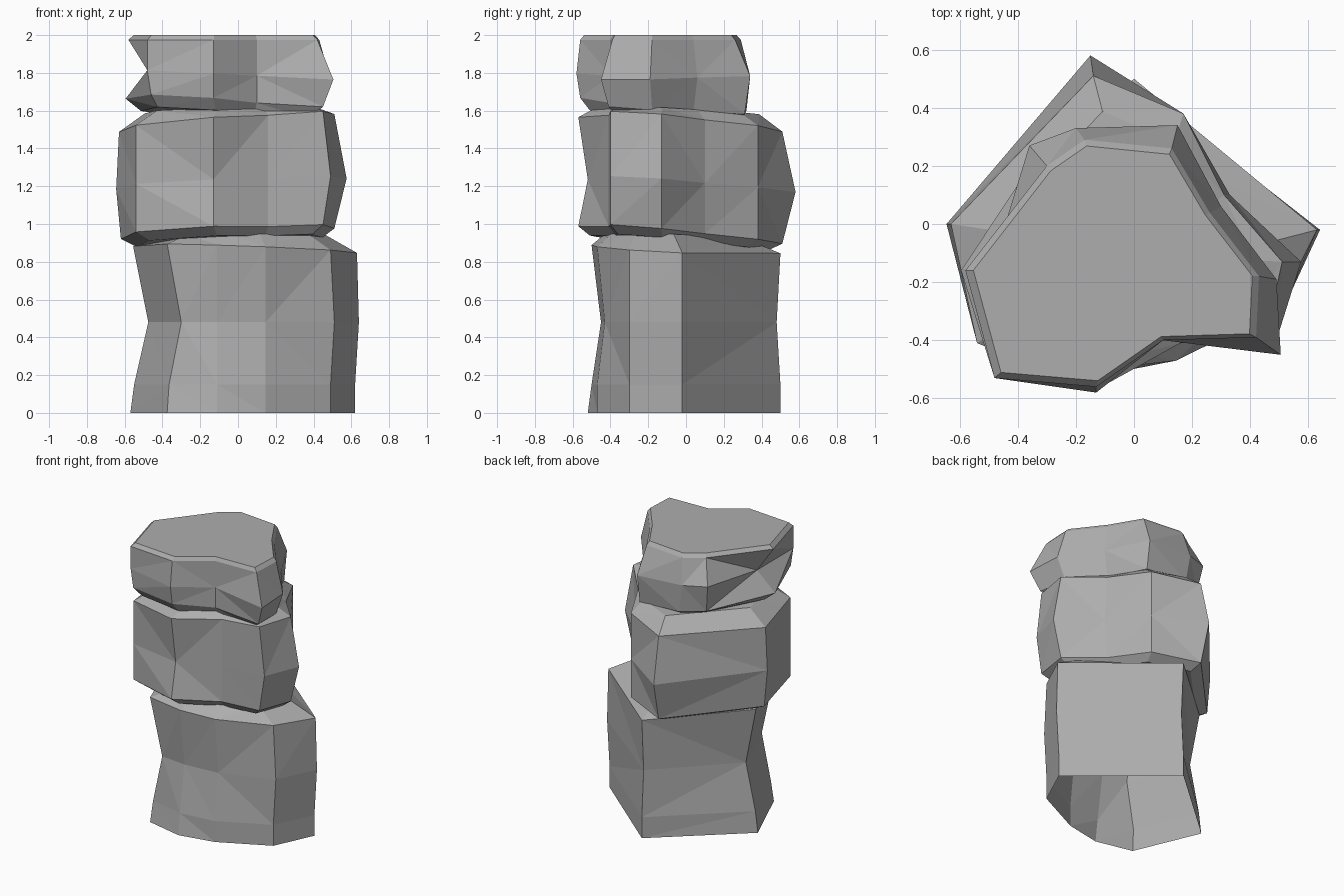
import bpy, bmesh

cube = bpy.data.objects.get("Cube")
if cube:
    bpy.data.objects.remove(cube, do_unlink=True)

stone = bpy.data.materials.new("grey stone")
stone.use_nodes = True
grey = (0.42, 0.42, 0.42, 1)
stone.diffuse_color = grey
bsdf = next(n for n in stone.node_tree.nodes if n.type == "BSDF_PRINCIPLED")
bsdf.inputs["Base Color"].default_value = grey
bsdf.inputs["Roughness"].default_value = 0.9


def ring(z, scale=1.0, tilt=(0, 0), shift=(0, 0), dents=None):
    """One horizontal layer of a rock: height, size, slope and chipped corners."""
    return dict(z=z, scale=scale, tilt=tilt, shift=shift, dents=dents or {})


def build_rock(name, outline, rings, open_bottom=False):
    """Bridge stacked copies of an outline into a faceted boulder."""
    bm = bmesh.new()
    layers = []
    cx = sum(p[0] for p in outline) / len(outline)
    cy = sum(p[1] for p in outline) / len(outline)
    for layer in rings:
        verts = []
        for i, (px, py) in enumerate(outline):
            dx, dy = layer["dents"].get(i, (0, 0))
            x = cx + (px - cx) * layer["scale"] + layer["shift"][0] + dx
            y = cy + (py - cy) * layer["scale"] + layer["shift"][1] + dy
            z = layer["z"] + layer["tilt"][0] * x + layer["tilt"][1] * y
            verts.append(bm.verts.new((x, y, z)))
        layers.append(verts)
    count = len(outline)
    for low, high in zip(layers, layers[1:]):
        for i in range(count):
            j = (i + 1) % count
            bm.faces.new((low[i], low[j], high[j], high[i]))
    bm.faces.new(layers[-1])
    if not open_bottom:
        bm.faces.new(reversed(layers[0]))
    bmesh.ops.triangulate(bm, faces=[f for f in bm.faces if len(f.verts) == 4])
    mesh = bpy.data.meshes.new(name)
    bm.to_mesh(mesh)
    bm.free()
    mesh.materials.append(stone)
    obj = bpy.data.objects.new(name, mesh)
    bpy.context.collection.objects.link(obj)
    return obj


# Base boulder: waisted on its front left, hollow underneath
build_rock(
    "lower_rock",
    [(-.57, 0), (-.375, -.46), (-.11, -.52), (.145, -.47), (.49, -.3), (.62, -.02), (0, .5)],
    [
        ring(0),
        ring(.15, dents={0: (.02, 0), 1: (.01, .02), 2: (0, .02)}),
        ring(.48, dents={0: (.095, 0), 1: (.075, .03), 2: (0, .07), 3: (0, .04),
                         4: (.02, 0), 5: (.02, 0), 6: (0, -.02)}),
        ring(.865, tilt=(-.03, -.04), dents={0: (.015, 0), 2: (0, .02), 5: (.01, 0)}),
        ring(.935, .72, tilt=(.02, -.04)),
    ],
    open_bottom=True,
)

# Middle boulder: leans back, bulges at half height
build_rock(
    "middle_rock",
    [(-.62, 0), (-.54, -.41), (-.13, -.57), (.16, -.41), (.45, -.4), (.51, -.13),
     (.31, .1), (.17, .38), (-.14, .51)],
    [
        ring(.9, .87, tilt=(.04, -.085)),
        ring(.945, tilt=(.04, -.085)),
        ring(1.21, tilt=(.04, -.06), dents={0: (-.025, 0), 2: (0, .05), 4: (.04, 0),
                                           5: (.065, 0), 6: (.02, 0), 8: (-.01, .07)}),
        ring(1.535, tilt=(.075, -.07), dents={0: (-.01, 0)}),
        ring(1.6, .8, tilt=(.03, -.04)),
    ],
)

# Top boulder: flat crown, notched left side
build_rock(
    "upper_rock",
    [(-.58, -.16), (-.48, -.53), (-.13, -.56), (.1, -.4), (.42, -.39), (.43, -.18),
     (.26, .04), (.13, .26), (-.17, .29), (-.3, .2)],
    [
        ring(1.555, .88, tilt=(-.06, -.08)),
        ring(1.615, tilt=(-.06, -.08), dents={0: (-.015, 0), 1: (.02, 0), 4: (.03, -.02),
                                            7: (.02, .05), 8: (0, .03), 9: (-.03, .04)}),
        ring(1.79, tilt=(-.05, 0), dents={0: (.1, .04), 2: (0, -.02), 4: (.085, -.06), 5: (.06, -.01),
                                         6: (.04, .02), 7: (.02, .08), 8: (-.03, .04), 9: (-.06, .07)}),
        ring(1.975),
        ring(2, .95),
    ],
)
